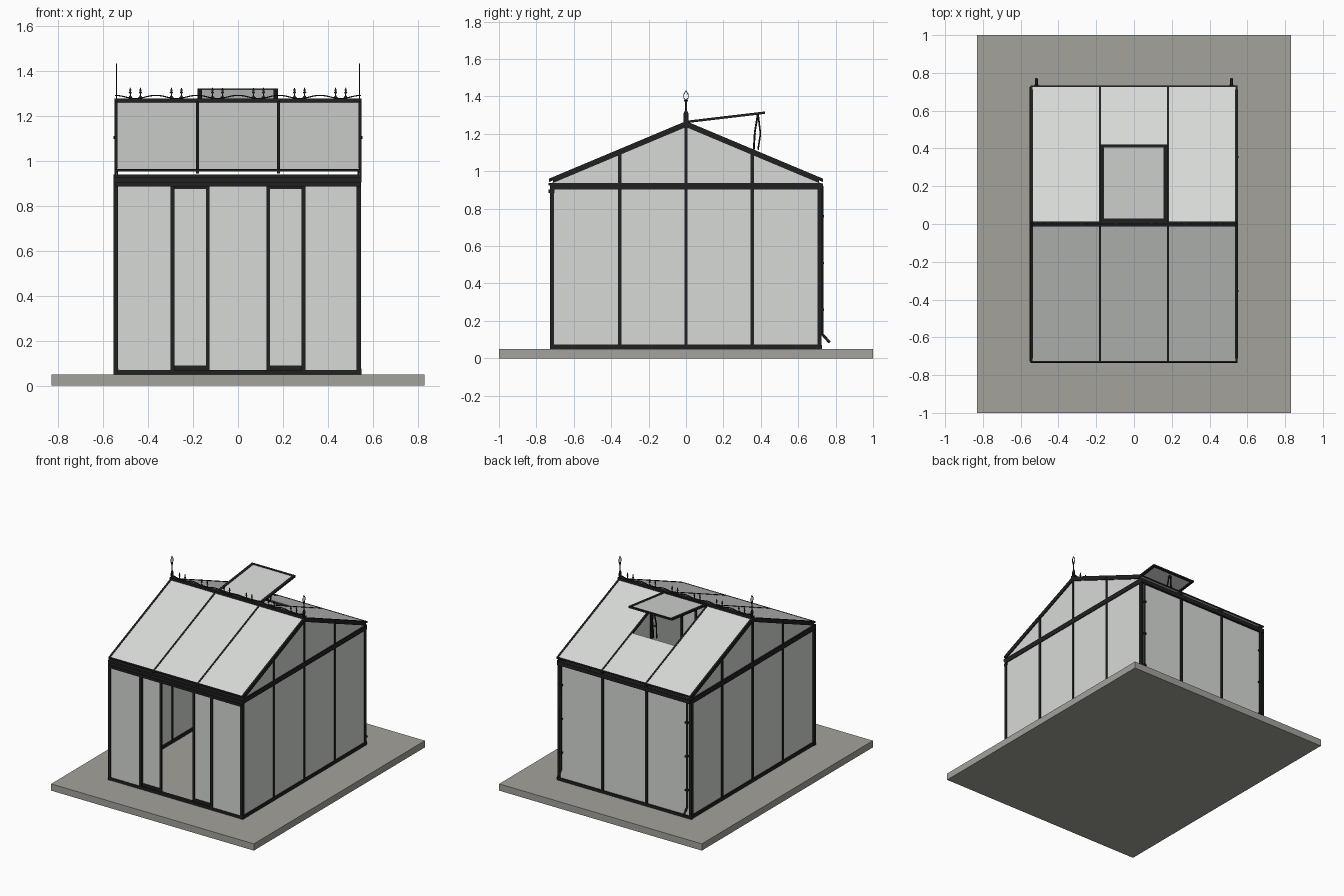
import bpy, bmesh, math

if "Cube" in bpy.data.objects:
    bpy.data.objects.remove(bpy.data.objects["Cube"])


def material(name, rgb):
    m = bpy.data.materials.new(name)
    m.diffuse_color = (*rgb, 1)
    m.use_nodes = True
    m.node_tree.nodes["Principled BSDF"].inputs["Base Color"].default_value = m.diffuse_color
    return m


STONE = material("warm grey paving", (0.37, 0.36, 0.33))
GLASS = material("pale glass", (0.68, 0.70, 0.68))
FRAME = material("black metal", (0.015, 0.015, 0.015))


def prisms(name, mat, parts):
    """One object from prisms; each part is (axis, profile, start, end)."""
    bm = bmesh.new()
    for axis, prof, a, b in parts:
        def place(p, t):
            return {'x': (t, p[0], p[1]), 'y': (p[0], t, p[1]), 'z': (p[0], p[1], t)}[axis]
        lo = [bm.verts.new(place(p, a)) for p in prof]
        hi = [bm.verts.new(place(p, b)) for p in prof]
        bm.faces.new(lo)
        bm.faces.new(hi[::-1])
        for i in range(len(prof)):
            j = (i + 1) % len(prof)
            bm.faces.new((lo[j], lo[i], hi[i], hi[j]))
    bmesh.ops.recalc_face_normals(bm, faces=bm.faces[:])
    me = bpy.data.meshes.new(name)
    bm.to_mesh(me)
    bm.free()
    me.materials.append(mat)
    ob = bpy.data.objects.new(name, me)
    bpy.context.collection.objects.link(ob)
    return ob


def box(x0, x1, y0, y1, z0, z1):
    return ('z', [(x0, y0), (x1, y0), (x1, y1), (x0, y1)], z0, z1)


def slab(x0, x1, y0, y1, top, t):
    """Sloped plate whose top height is top(y)."""
    return ('x', [(y0, top(y0)), (y1, top(y1)), (y1, top(y1) - t), (y0, top(y0) - t)], x0, x1)


def tube(name, paths, r, res=1):
    cu = bpy.data.curves.new(name, 'CURVE')
    cu.dimensions = '3D'
    cu.bevel_depth = r
    cu.bevel_resolution = res
    cu.use_fill_caps = True
    for pts in paths:
        s = cu.splines.new('POLY')
        s.points.add(len(pts) - 1)
        for p, c in zip(s.points, pts):
            p.co = (*c, 1)
    cu.materials.append(FRAME)
    ob = bpy.data.objects.new(name, cu)
    bpy.context.collection.objects.link(ob)


X, Y = 0.54, 0.715          # half width and half depth of the house
SILL, HEAD, RIDGE, PITCH = 0.055, 0.938, 1.268, 0.42
SIDES = (-1, 1)


def roof(y):
    return RIDGE - PITCH * abs(y)


# paved base
prisms("paved_base", STONE, [box(-0.83, 0.83, -1, 1, 0, 0.05)])

# side walls with gables, back wall, fixed front panes
gable = [(-Y, SILL), (Y, SILL), (Y, HEAD), (Y - 0.02, roof(Y - 0.02) - 0.012),
         (0, RIDGE - 0.012), (-Y + 0.02, roof(Y - 0.02) - 0.012), (-Y, HEAD)]
prisms("side_glass", GLASS, [('x', gable, s * X - 0.002, s * X + 0.002) for s in SIDES])
prisms("back_glass", GLASS, [box(-X, X, Y - 0.002, Y + 0.002, SILL, HEAD - 0.01)])
prisms("front_glass", GLASS,
       [box(min(s * 0.29, s * X), max(s * 0.29, s * X), -Y - 0.006, -Y - 0.002, SILL, 0.9)
        for s in SIDES])

# sills, corner posts and wall mullions
prisms("sill", FRAME,
       [box(s * X - 0.01, s * X + 0.008, -Y - 0.012, Y + 0.01, 0.05, 0.075) for s in SIDES]
       + [box(-X, X, s * Y - 0.011, s * Y + 0.011, 0.05, 0.07) for s in SIDES])
prisms("corner_post", FRAME,
       [box(s * X - 0.014, s * X + 0.006, t * Y - 0.013, t * Y + 0.01, 0.05, HEAD)
        for s in SIDES for t in SIDES])
prisms("side_mullion", FRAME,
       [box(s * X - 0.009, s * X + 0.007, y - 0.009, y + 0.009, SILL, roof(y) - 0.014)
        for s in SIDES for y in (-0.355, 0, 0.355)])
prisms("back_mullion", FRAME,
       [box(s * 0.18 - 0.009, s * 0.18 + 0.009, Y - 0.009, Y + 0.009, SILL, HEAD) for s in SIDES])
prisms("front_post", FRAME,
       [box(s * 0.291 - 0.009, s * 0.291 + 0.009, -Y - 0.013, -Y + 0.006, SILL, 0.9) for s in SIDES])

# eave beams around the top of the walls
prisms("side_beam", FRAME,
       [box(s * X - 0.012, s * X + 0.008, -Y - 0.01, Y + 0.01, 0.902, HEAD) for s in SIDES])
prisms("back_gutter", FRAME, [box(-X - 0.005, X + 0.005, Y - 0.01, Y + 0.018, 0.905, HEAD - 0.004)])
prisms("door_track", FRAME,
       [box(-X - 0.008, X + 0.008, -0.735, -Y + 0.012, 0.924, HEAD),
        box(-X, X, -0.727, -Y + 0.012, 0.903, 0.925),
        box(-X - 0.004, X + 0.004, -0.735, -Y + 0.012, 0.884, 0.903)])

# sliding doors, pushed open behind the fixed panes
door_frames, door_panes = [], []
for s in SIDES:
    a, b = sorted((s * 0.127, s * 0.42))
    y0, y1 = -Y + 0.002, -Y + 0.016
    door_frames += [box(a, a + 0.016, y0, y1, 0.065, 0.89), box(b - 0.016, b, y0, y1, 0.065, 0.89),
                    box(a, b, y0, y1, 0.065, 0.09), box(a, b, y0, y1, 0.874, 0.89)]
    door_panes.append(box(a + 0.01, b - 0.01, -Y + 0.007, -Y + 0.011, 0.08, 0.88))
prisms("door_frame", FRAME, door_frames)
prisms("door_glass", GLASS, door_panes)

# roof glass, leaving the vent opening at the back
VENT = 0.175
EAVE = 0.732


def pane_top(y):
    return roof(y) - 0.003


prisms("roof_glass", GLASS,
       [slab(-X, X, -EAVE + 0.004, 0, pane_top, 0.005),
        slab(-X, -VENT, 0, EAVE - 0.004, pane_top, 0.005),
        slab(VENT, X, 0, EAVE - 0.004, pane_top, 0.005),
        slab(-VENT, VENT, 0.38, EAVE - 0.004, pane_top, 0.005)])

# rafters, glazing bars, eave trims and ridge
bars = []
for t in SIDES:
    y0, y1 = sorted((0, t * EAVE))
    for s in SIDES:
        y2, y3 = sorted((0, t * 0.712))
        bars.append(slab(s * 0.543 - 0.007, s * 0.543 + 0.007, y2, y3, roof, 0.032))
        bars.append(slab(s * 0.543 - 0.006, s * 0.543 + 0.006, y0, y1, roof, 0.012))
        bars.append(slab(s * 0.18 - 0.006, s * 0.18 + 0.006, y0, y1, roof, 0.018))
    y4, y5 = sorted((t * (EAVE - 0.007), t * EAVE))
    bars.append(slab(-X, X, y4, y5, roof, 0.01))
prisms("roof_bar", FRAME, bars)
prisms("ridge_beam", FRAME, [box(-0.55, 0.55, -0.014, 0.014, 1.243, 1.276)])


# open roof vent with its opener
def vent_top(y):
    return 1.27 + 0.118 * y


prisms("vent_frame", FRAME,
       [slab(-0.18, -0.16, 0.012, 0.422, vent_top, 0.013),
        slab(0.157, 0.177, 0.012, 0.422, vent_top, 0.013),
        slab(-0.18, 0.177, 0.012, 0.03, vent_top, 0.013),
        slab(-0.18, 0.177, 0.406, 0.422, vent_top, 0.013)])
prisms("vent_glass", GLASS,
       [slab(-0.17, 0.168, 0.02, 0.414, lambda y: vent_top(y) - 0.003, 0.005)])
tube("vent_opener",
     [[(s * 0.012, 0.362, 1.11), (s * 0.016, 0.368, 1.21), (s * 0.008, 0.385, 1.31)] for s in SIDES]
     + [[(0, 0.385, 1.115), (0, 0.398, 1.2), (0, 0.385, 1.31)],
        [(-0.02, 0.37, 1.2), (0.02, 0.37, 1.2)]], 0.005)

# ridge cresting: a waved rail with pairs of small spears
half_spear = [(0.002, 1.274), (0.009, 1.281), (0.002, 1.29), (0.002, 1.297),
              (0.008, 1.302), (0.003, 1.307), (0.005, 1.313), (0, 1.326)]
outline = half_spear + [(-x, z) for x, z in half_spear[-2::-1]]
PERIOD = 0.1825
spears = []
for k in range(6):
    for s in SIDES:
        cx = (k - 2.5) * PERIOD + s * 0.0225
        spears.append(('y', [(cx + x, z) for x, z in outline], -0.002, 0.002))
prisms("crest_spear", FRAME, spears)
wave = [(x * 0.0114 - 0.547, 0, 1.283 + 0.007 * math.cos(2 * math.pi * (x * 0.0114 - 0.547) / PERIOD))
        for x in range(97)]
tube("crest_rail", [wave], 0.003)

# flat finials at both gable peaks, with an open loop at the tip
stem = [(0.012, 1.265), (0.013, 1.31), (0.005, 1.325), (0.004, 1.365), (0.011, 1.38)]
stem_outline = stem + [(0, 1.385)] + [(-y, z) for y, z in stem[::-1]]
prisms("gable_finial", FRAME,
       [('x', stem_outline, s * X - 0.002, s * X + 0.002) for s in SIDES])
loop = [(0, 1.378), (0.012, 1.392), (0.012, 1.41), (0, 1.43), (-0.012, 1.41), (-0.012, 1.392), (0, 1.378)]
tube("finial_loop", [[(s * X, y, z) for y, z in loop] for s in SIDES], 0.003)

# rain pipes on the back corners, with clips and a kicked-out foot
tube("rain_pipe", [[(s * 0.517, 0.727, 0.92), (s * 0.517, 0.727, 0.13), (s * 0.517, 0.768, 0.085)]
                   for s in SIDES], 0.0075, 2)
prisms("pipe_clip", FRAME,
       [box(s * 0.517 - 0.011, s * 0.517 + 0.011, Y, 0.738, z - 0.006, z + 0.006)
        for s in SIDES for z in (0.26, 0.51, 0.76)])

# small studs on the gable rafters
prisms("rafter_stud", FRAME,
       [box(s * 0.548 - 0.006, s * 0.548 + 0.006, y - 0.006, y + 0.006, 1.095, 1.11)
        for s in SIDES for y in (-0.355, 0.355)])
